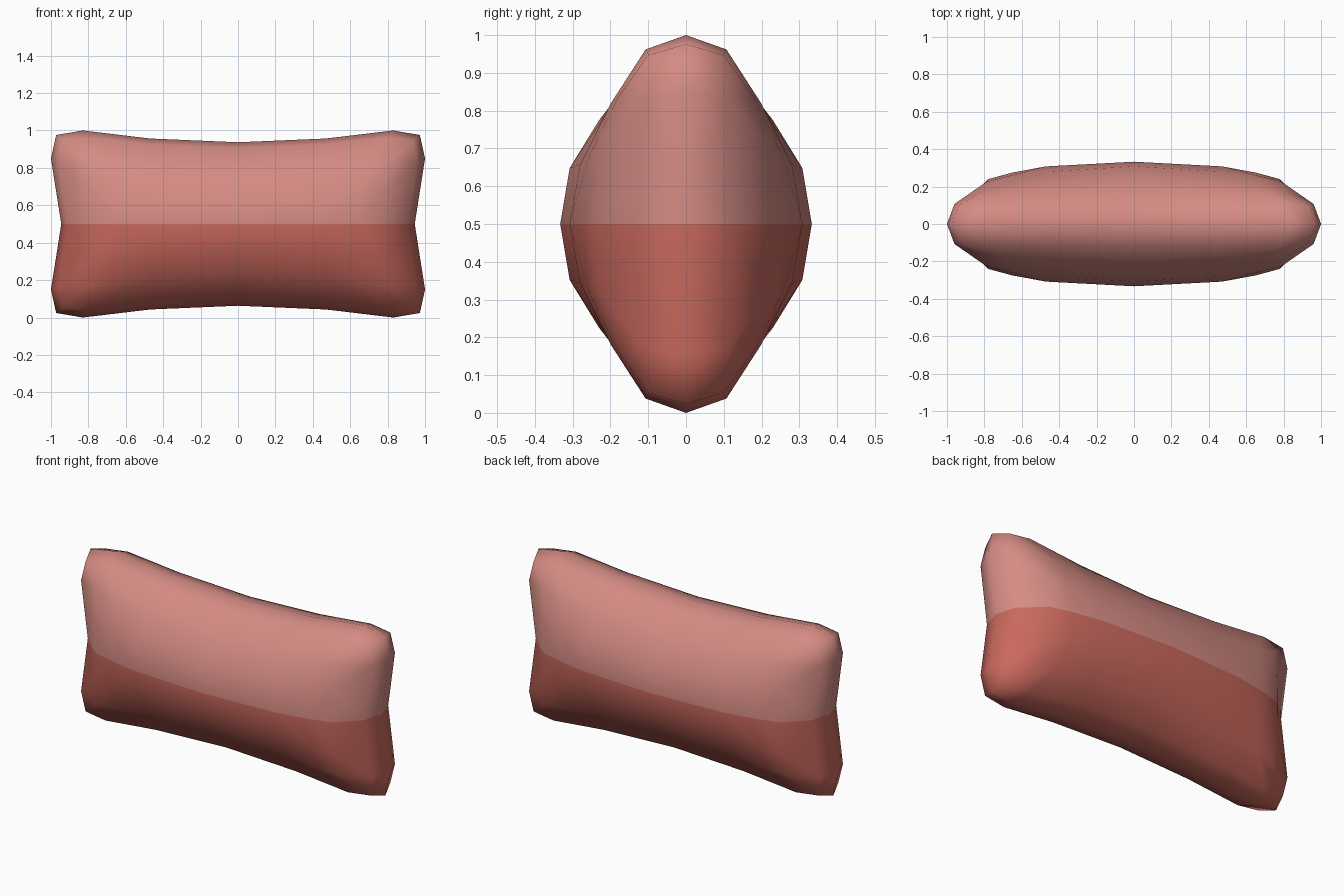
import bpy, bmesh
from itertools import product

if "Cube" in bpy.data.objects:
    bpy.data.objects.remove(bpy.data.objects["Cube"])

# One eighth of the pillow, measured from its centre as (x, depth, height)
face = [  # padded face: rows from the middle up, columns from the middle out
    [(0, .333, 0), (.47, .308, 0), (.65, .275, 0), (.78, .24, 0)],
    [(0, .308, .148), (.47, .28, .158), (.66, .258, .175), (.79, .225, .19)],
    [(0, .23, .275), (.45, .215, .287), (.68, .20, .318), (.80, .18, .335)],
]
ring = [(0, .115, .405), (.46, .113, .425), (.80, .107, .462),
        (.935, .10, .447), (.96, .107, .33), (.91, .115, 0)]
seam = [(0, 0, .437), (.47, 0, .457), (.83, 0, .5),
        (.972, 0, .476), (1, 0, .35), (.945, 0, 0)]
border = face[2] + [face[1][3], face[0][3]]


def strips(rows):
    for a, b in zip(rows, rows[1:]):
        for k in range(len(a) - 1):
            yield a[k], a[k + 1], b[k + 1], b[k]


quads = list(strips(face)) + list(strips([border, ring, seam]))

# Mirror the eighth into all octants
bm = bmesh.new()
for sx, sy, sz in product((1, -1), repeat=3):
    for q in quads:
        f = bm.faces.new([bm.verts.new((sx * x, sy * y, .5 + sz * z)) for x, y, z in q])
        f.material_index = 0 if sz > 0 else 1
        f.smooth = True
bmesh.ops.remove_doubles(bm, verts=bm.verts, dist=.0005)
bmesh.ops.recalc_face_normals(bm, faces=bm.faces)

mesh = bpy.data.meshes.new("pillow")
bm.to_mesh(mesh)
bm.free()
pillow = bpy.data.objects.new("pillow", mesh)
bpy.context.collection.objects.link(pillow)

# Pale upper half, deeper red lower half
for name, col in (("pale_fabric", (.66, .26, .23, 1)), ("red_fabric", (.58, .14, .11, 1))):
    m = bpy.data.materials.new(name)
    m.diffuse_color = col
    m.use_nodes = True
    m.node_tree.nodes["Principled BSDF"].inputs["Base Color"].default_value = m.diffuse_color
    mesh.materials.append(m)
